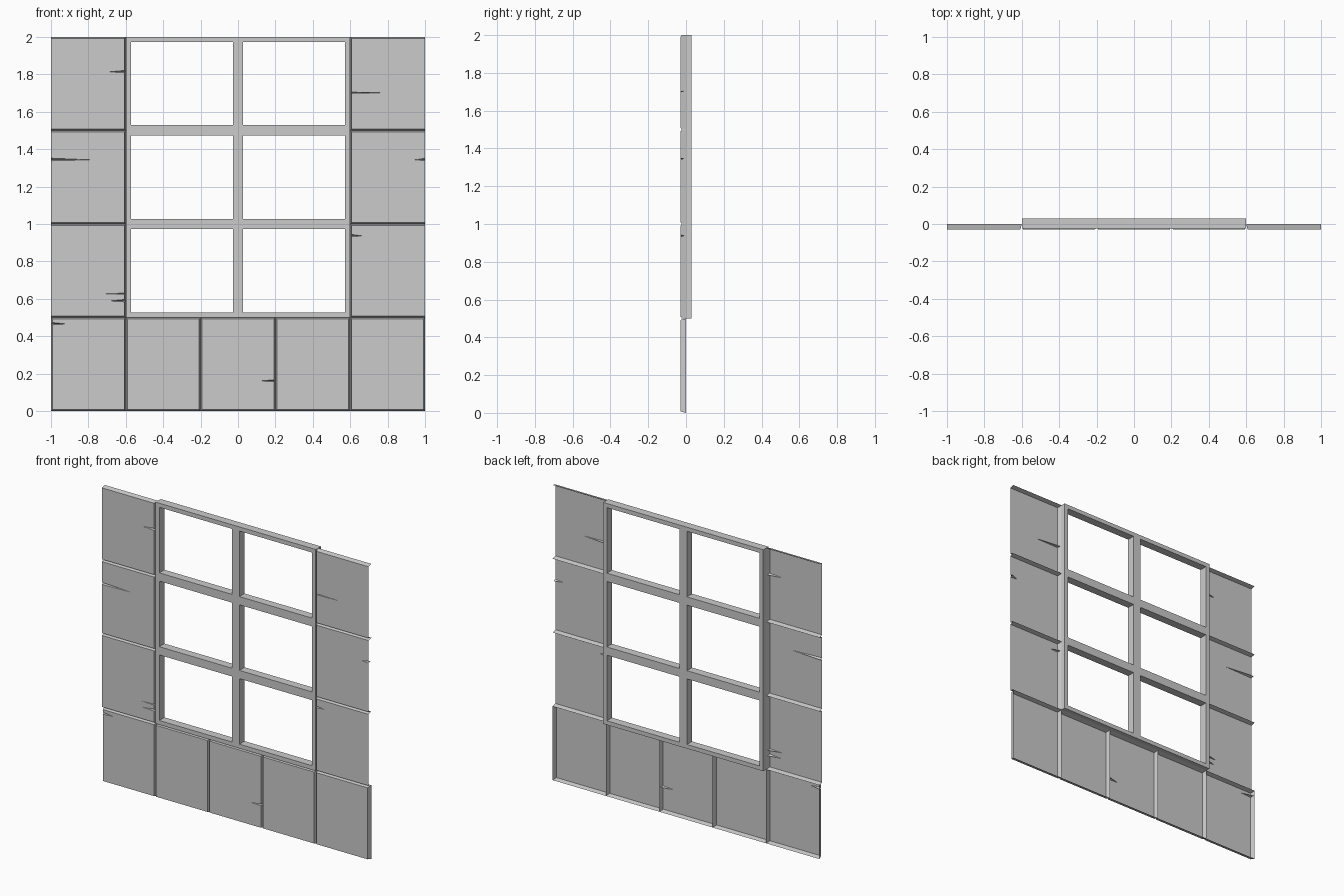
import bpy, bmesh

if "Cube" in bpy.data.objects:
    bpy.data.objects.remove(bpy.data.objects["Cube"])

FRONT, BACK = -0.03, 0.0    # depth of the tile shells
INSET = 0.008               # slope of the tile edges


def finish(name, bm):
    mesh = bpy.data.meshes.new(name)
    bm.to_mesh(mesh)
    bm.free()
    ob = bpy.data.objects.new(name, mesh)
    bpy.context.collection.objects.link(ob)
    return ob


def tile(name, x0, x1, z0, z1, cracks=(), open_side=None):
    """Open-backed tile with sloped edges; cracks are (side, z, length, half width)."""
    bm = bmesh.new()
    fx = {'L': x0 + (0 if open_side == 'L' else INSET),
          'R': x1 - (0 if open_side == 'R' else INSET)}
    ex = {'L': x0, 'R': x1}
    za, zb = z0 + INSET, z1 - INSET
    V = lambda x, y, z: bm.verts.new((x, y, z))
    f = {k: V(fx[k[0]], FRONT, za if k[1] == 'b' else zb) for k in ('Lb', 'Rb', 'Rt', 'Lt')}
    b = {k: V(ex[k[0]], BACK, z0 if k[1] == 'b' else z1) for k in ('Lb', 'Rb', 'Rt', 'Lt')}
    notch, rim = {'L': [], 'R': []}, {'L': [], 'R': []}
    # tapering V-shaped cracks, listed from bottom to top
    for side, z, length, w in sorted(cracks, key=lambda c: c[1]):
        x = fx[side]
        d = 1 if side == 'L' else -1
        t = 0.7
        lo, hi = V(x, FRONT, z - w), V(x, FRONT, z + w)
        deep = V(x + (ex[side] - x) * t, FRONT + (BACK - FRONT) * t, z)
        tip = V(x + d * length, FRONT, z - 0.3 * w)
        notch[side] += [lo, tip, hi]
        rim[side] += [lo, deep, hi]
        bm.faces.new((lo, deep, tip))
        bm.faces.new((deep, hi, tip))
    bm.faces.new([f['Lb'], f['Rb']] + notch['R'] + [f['Rt'], f['Lt']] + notch['L'][::-1])
    # sloped edges
    bm.faces.new((b['Lb'], b['Rb'], f['Rb'], f['Lb']))
    bm.faces.new((f['Lt'], f['Rt'], b['Rt'], b['Lt']))
    for s in 'LR':
        if s != open_side:
            bm.faces.new([b[s + 't'], b[s + 'b'], f[s + 'b']] + rim[s] + [f[s + 't']])
    bmesh.ops.recalc_face_normals(bm, faces=bm.faces)
    return finish(name, bm)


# bottom row of five tiles
row_cracks = {0: [('L', 0.467, 0.08, 0.006)], 2: [('R', 0.162, 0.08, 0.005)]}
for i in range(5):
    x = -1 + 0.4 * i
    tile(f"bottom_tile_{i + 1}", x, x + 0.4, 0, 0.5, row_cracks.get(i, ()))

# side columns of three tiles each
left = [[('R', 0.59, 0.085, 0.006), ('R', 0.628, 0.10, 0.003)],
        [('L', 1.345, 0.22, 0.007)],
        [('R', 1.815, 0.085, 0.006)]]
right = [[('L', 0.938, 0.06, 0.006)],
         [('R', 1.345, 0.055, 0.006)],
         [('L', 1.702, 0.18, 0.003)]]
for i in range(3):
    z = 0.5 + 0.5 * i
    tile(f"left_tile_{i + 1}", -1, -0.6, z, z + 0.5, left[i], 'L')
    tile(f"right_tile_{i + 1}", 0.6, 1, z, z + 0.5, right[i], 'R')

# window frame: a grid of bars extruded to depth, with the six panes left open
W = 0.028
xs = [-0.6, -0.6 + W, -W, W, 0.6 - W, 0.6]
zs = [0.5, 0.5 + W, 1 - W, 1 + W, 1.5 - W, 1.5 + W, 2 - W, 2]
bm = bmesh.new()
grid = [[bm.verts.new((x, -0.025, z)) for z in zs] for x in xs]
for i in range(len(xs) - 1):
    for j in range(len(zs) - 1):
        if i % 2 == 0 or j % 2 == 0:
            bm.faces.new((grid[i][j], grid[i + 1][j], grid[i + 1][j + 1], grid[i][j + 1]))
front = bm.faces[:]
ext = bmesh.ops.extrude_face_region(bm, geom=front, use_keep_orig=True)
for v in [g for g in ext['geom'] if isinstance(g, bmesh.types.BMVert)]:
    v.co.y = 0.03
bmesh.ops.recalc_face_normals(bm, faces=bm.faces)
finish("window_frame", bm)
